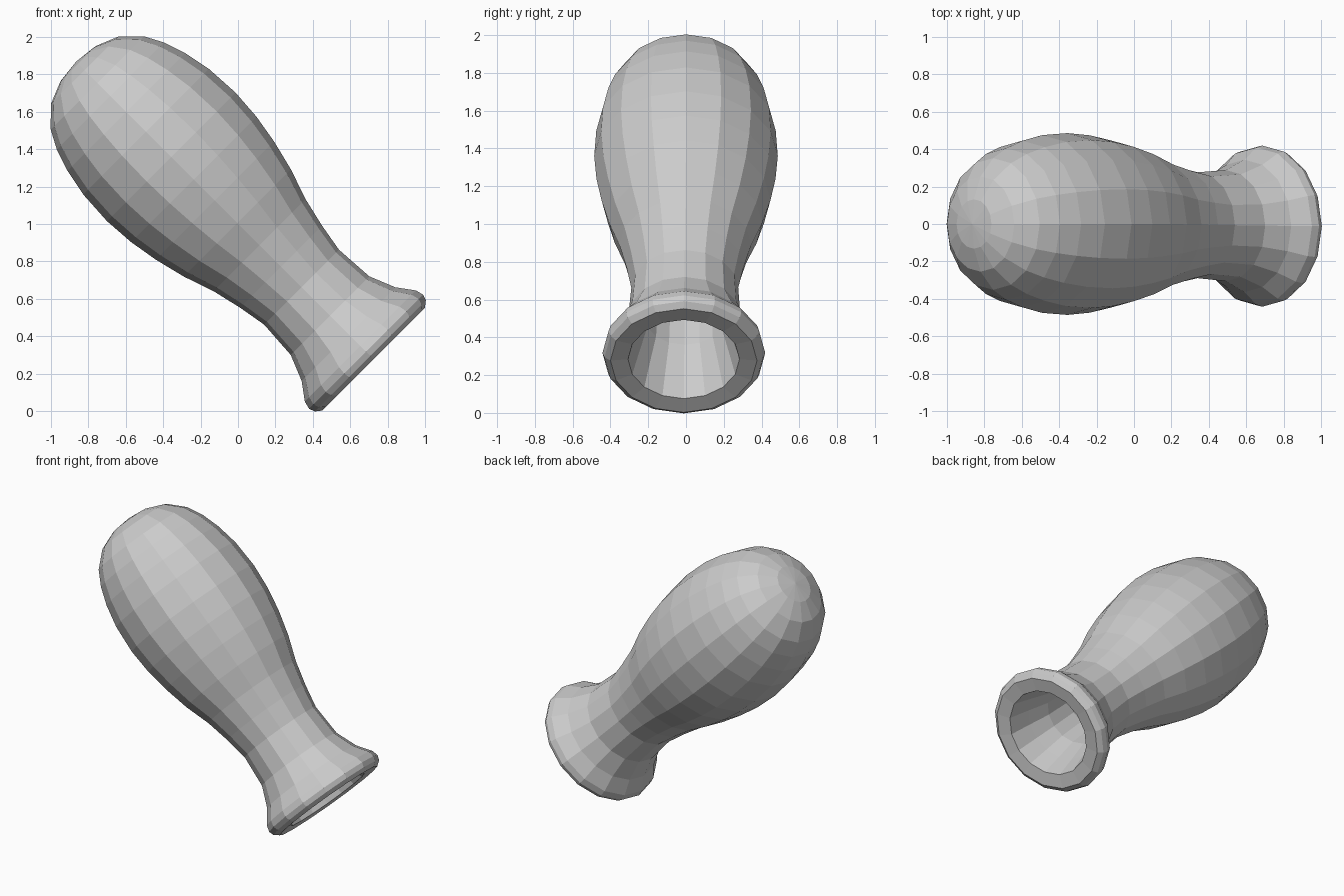
import bpy, bmesh, math
from mathutils import Matrix

if "Cube" in bpy.data.objects:
    bpy.data.objects.remove(bpy.data.objects["Cube"])

SIDES = 16

# (distance along axis, radius): outside from the flared foot to the round tip
OUTER = [(0, .388), (.025, .42), (.057, .431), (.10, .42), (.19, .354), (.33, .297),
         (.545, .283), (.70, .31), (.863, .348), (1.03, .405), (1.2, .447),
         (1.36, .474), (1.53, .486), (1.72, .475), (1.87, .445), (1.99, .405),
         (2.09, .352), (2.185, .255), (2.235, .132)]
# inner cavity: funnel mouth, narrow neck, bulb
INNER = [(.01, .295), (.17, .255), (.33, .212), (.545, .20), (.863, .262), (1.2, .365),
         (1.53, .402), (1.87, .365), (2.05, .255), (2.14, .12)]


def ring(bm, t, r):
    shift = -.012 * max(0, 1 - t / 1.2)  # foot sits slightly off-centre
    return [bm.verts.new((r * math.cos(a), r * math.sin(a) + shift, t))
            for a in (2 * math.pi * i / SIDES for i in range(SIDES))]


def bridge(bm, a, b):
    for i in range(SIDES):
        j = (i + 1) % SIDES
        bm.faces.new((a[i], a[j], b[j], b[i]))


def cap(bm, loop, t):
    tip = bm.verts.new((0, 0, t))
    for i in range(SIDES):
        bm.faces.new((loop[i], loop[(i + 1) % SIDES], tip))


# Hollow turned body, lathed from inner tip through the mouth to the outer tip
bm = bmesh.new()
rings = [ring(bm, t, r) for t, r in INNER[::-1] + OUTER]
for a, b in zip(rings, rings[1:]):
    bridge(bm, a, b)
cap(bm, rings[0], 2.16)
cap(bm, rings[-1], 2.25)
bmesh.ops.recalc_face_normals(bm, faces=bm.faces)

# Lean the axis 45 degrees towards -x
bm.transform(Matrix.Translation((.725, 0, .277)) @ Matrix.Rotation(-math.pi / 4, 4, 'Y'))
mesh = bpy.data.meshes.new("hollow_handle")
bm.to_mesh(mesh)
bm.free()
bpy.context.collection.objects.link(bpy.data.objects.new("hollow_handle", mesh))
